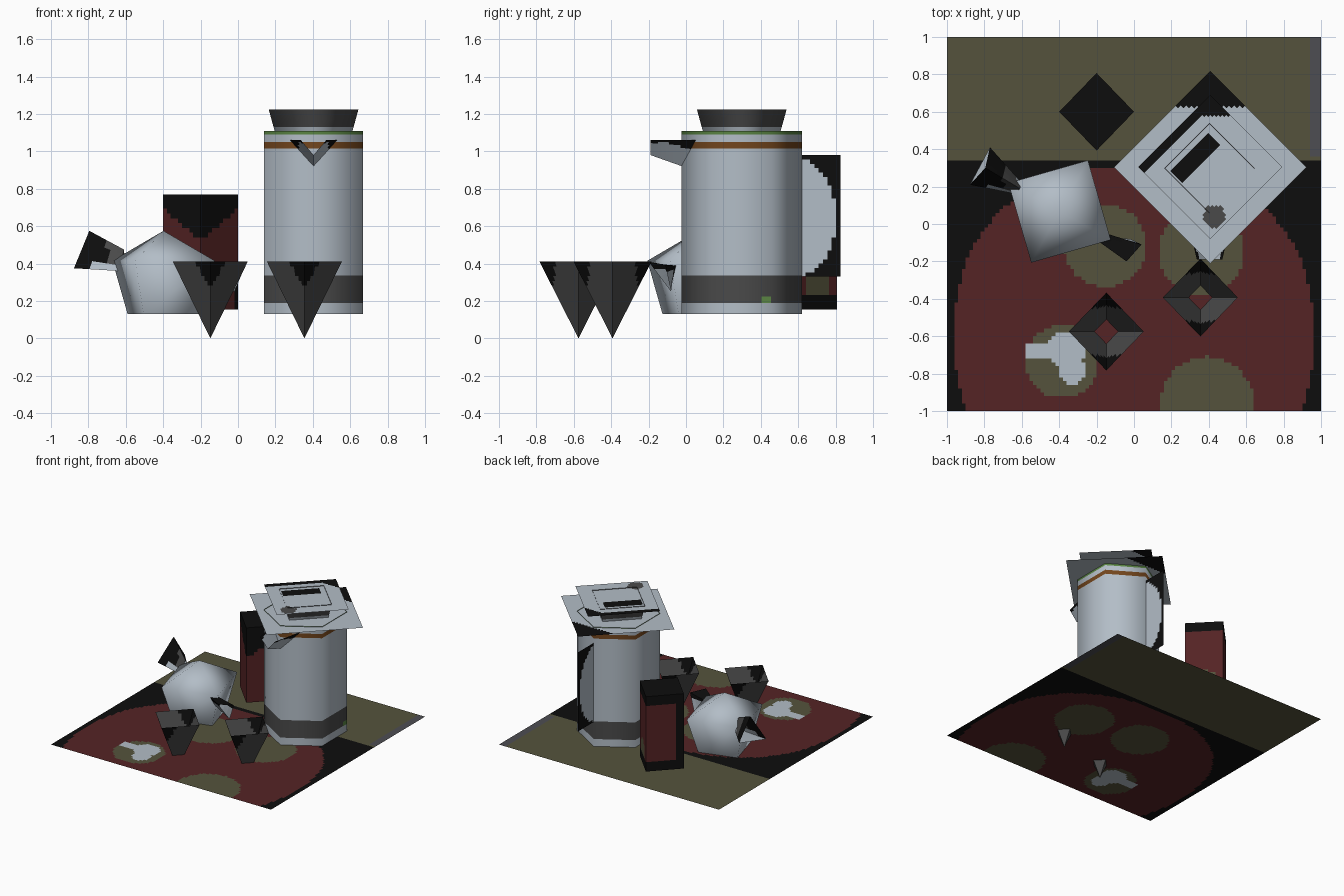
import bpy, bmesh, math
from mathutils import Vector

if "Cube" in bpy.data.objects:
    bpy.data.objects.remove(bpy.data.objects["Cube"])


def material(name, r, g, b):
    m = bpy.data.materials.new(name)
    m.diffuse_color = (r, g, b, 1)
    m.use_nodes = True
    m.node_tree.nodes["Principled BSDF"].inputs["Base Color"].default_value = m.diffuse_color
    return m


WHITE = material("pale_enamel", .45, .51, .57)
RED = material("dark_red", .090, .017, .018)
OLIVE = material("olive", .090, .086, .045)
GREY = material("dark_grey", .068, .068, .068)
BLACK = material("black", .004, .004, .004)
BROWN = material("brown_orange", .17, .060, .012)
GREEN = material("green", .10, .23, .055)
SLATE = material("slate", .075, .075, .085)


def ring(c, n, rx, ry, z, start=0.0):
    return [(c[0] + rx * math.cos(math.radians(start) + 2 * math.pi * i / n),
             c[1] + ry * math.sin(math.radians(start) + 2 * math.pi * i / n), z)
            for i in range(n)]


def loft(name, rings, rule, side=1, rows=1, closed=True, smooth=False):
    """Skin a row of outlines; rule(face centre) picks the material of each face."""
    def refine(points):
        pts = [Vector(p) for p in points]
        ends = pts[1:] + (pts[:1] if closed else [])
        out = [a.lerp(b, k / side) for a, b in zip(pts, ends) for k in range(side)]
        return out if closed else out + pts[-1:]

    fine = [refine(r) for r in rings]
    levels = [[a.lerp(b, k / rows) for a, b in zip(lo, hi)]
              for lo, hi in zip(fine, fine[1:]) for k in range(rows)] + [fine[-1]]
    bm = bmesh.new()
    grid = [[bm.verts.new(p) for p in lv] for lv in levels]
    n = len(grid[0])
    for lo, hi in zip(grid, grid[1:]):
        for i in range(n if closed else n - 1):
            j = (i + 1) % n
            bm.faces.new((lo[i], lo[j], hi[j], hi[i]))
    bmesh.ops.remove_doubles(bm, verts=bm.verts, dist=1e-5)
    me = bpy.data.meshes.new(name)
    slots = []
    for f in bm.faces:
        m = rule(f.calc_center_median())
        if m not in slots:
            slots.append(m)
            me.materials.append(m)
        f.material_index = slots.index(m)
        f.smooth = smooth
    bm.to_mesh(me)
    bm.free()
    ob = bpy.data.objects.new(name, me)
    bpy.context.collection.objects.link(ob)
    return ob


def inside(p, x, y, r):
    return math.hypot(p.x - x, p.y - y) < r


# Table cloth: painted flat sheet
FLOOR = .13
SPOTS = [(-.155, -.115, .22), (.36, -.155, .23), (-.385, -.735, .195), (.39, -.96, .25)]


def cloth_rule(p):
    if p.y > .345:
        return SLATE if p.x > .94 and p.y > .37 else OLIVE
    if inside(p, -.36, -.67, .10) or inside(p, -.33, -.78, .075) or \
            (-.58 < p.x < -.4 and -.73 < p.y < -.64):
        return WHITE
    if any(inside(p, *s) for s in SPOTS):
        return OLIVE
    return RED if abs(p.x / .96) ** 2.3 + abs((p.y + .6) / .91) ** 2.3 < 1 else BLACK


loft("table_cloth", [[(-1, -1, FLOOR), (1, -1, FLOOR)], [(-1, 1, FLOOR), (1, 1, FLOOR)]],
     cloth_rule, side=100, rows=100, closed=False)

# Two pointed square cups, open at the top
for k, (cx, cy) in enumerate([(-.148, -.575), (.355, -.393)]):
    def cup_rule(p, cx=cx, cy=cy):
        dx, dy = abs(p.x - cx) / .2, abs(p.y - cy)
        return BLACK if dy > .135 * (1 - dx * dx) ** .8 else GREY
    loft("cup_%d" % (k + 1),
         [ring((cx, cy), 4, 0, 0, 0), ring((cx, cy), 4, .2, .208, .41)],
         cup_rule, side=10, rows=16)

# Square canister at the back
BOX = (-.2, .6)


def canister_rule(p):
    dx, dy = abs(p.x + .2), p.y - .6
    if p.z > .69:
        return BLACK
    if dy < 0:
        return BLACK if p.z > .52 + .85 * dx or (p.x > -.03 and p.z < .42) else RED
    if p.z < .22 or p.x < -.36:
        return BLACK
    return OLIVE if math.hypot(p.x + .1, p.z - .28) < .07 else RED


loft("canister", [ring(BOX, 4, .2, .207, .155), ring(BOX, 4, .2, .207, .77),
                  ring(BOX, 4, 0, 0, .77)], canister_rule, side=10, rows=24)

# Pitcher body: six sides with painted bands
C = (.404, .298)


def band_rule(p):
    for top, m in ((.19, WHITE), (.335, GREY), (1.015, WHITE), (1.05, BROWN), (1.09, WHITE)):
        if p.z < top:
            return m
    return GREEN


loft("pitcher_body", [ring(C, 6, .305, .323, z, 30)
                      for z in (FLOOR, .19, .335, 1.015, 1.05, 1.09, 1.11)],
     band_rule, smooth=True)
loft("pitcher_green_mark", [[(.670, .405, .19), (.670, .455, .19)],
                            [(.670, .405, .225), (.670, .455, .225)]],
     lambda p: GREEN, closed=False)


# Pitcher plates: flat diamonds around the rim and the lid
def diamond(name, h, z, rule):
    r = ring((.408, .304), 4, h, h, z)
    loft(name, [[r[2], r[3]], [r[1], r[0]]], rule, side=36, rows=36, closed=False)


def rim_rule(p):
    return BLACK if p.y > .63 and p.x < .61 else WHITE


def lid_rule(p):
    dx, dy = p.x - .408, p.y - .304
    u, v = (p.x - .33 + p.y - .345) * .707, (p.y - .345 - p.x + .33) * .707
    if abs(u) < .145 and abs(v) < .045:
        return BLACK
    if inside(p, .43, .04, .06):
        return GREY
    return BLACK if dy - dx > .32 or dy > .27 else WHITE


diamond("pitcher_rim_plate", .515, 1.106, rim_rule)
diamond("pitcher_lid_plate", .385, 1.221, lid_rule)

# Pitcher lid: flared square collar
loft("pitcher_lid", [ring(C, 4, r, r, z) for r, z in ((.208, 1.11), (.214, 1.13), (.24, 1.225))],
     lambda p: GREY if p.z > 1.13 else WHITE, smooth=True)


# Pitcher handle: flat painted sheet
def handle_rule(p):
    return WHITE if ((p.y - .61) / .19) ** 2 + ((p.z - .645) / .31) ** 2 < 1 else BLACK


loft("pitcher_handle", [[(.404, .5, .33), (.404, .825, .33)], [(.404, .5, .98), (.404, .825, .98)]],
     handle_rule, side=14, rows=28, closed=False)

# Pitcher spout: open V channel
loft("pitcher_spout", [[(.404 - w, y, 1.06), (.404, y, low), (.404 + w, y, 1.06)]
                       for y, w, low in ((-.19, .068, .98), (.05, .125, .895))],
     lambda p: BLACK if p.z > 1.046 or abs(p.x - .404) > .08 else WHITE,
     side=10, rows=12, closed=False)

# Teapot body: square in plan, pointed on top
T = (-.398, .067)
loft("teapot_body", [ring(T, 4, r, r, z, 61)
                     for r, z in ((.22, FLOOR), (.313, .415), (0, .575))],
     lambda p: WHITE, smooth=True)

# Teapot spout: three-sided flare, pale on the underside
loft("teapot_spout", [[(-.60, .22, .37), (-.63, .16, .36), (-.61, .19, .475)],
                      [(-.77, .41, .39), (-.877, .21, .375), (-.795, .30, .575)]],
     lambda p: WHITE if p.z < .39 else GREY if p.x > -.70 else BLACK, side=4, rows=6)

# Small three-sided flare on the opposite corner
loft("teapot_handle", [[(-.15, -.05, .39), (-.18, -.10, .39), (-.16, -.07, .32)],
                       [(.04, -.11, .39), (-.04, -.20, .41), (-.02, -.08, .25)]],
     lambda p: WHITE if p.y < -.07 and p.z < .36 else BLACK, side=4, rows=4)
